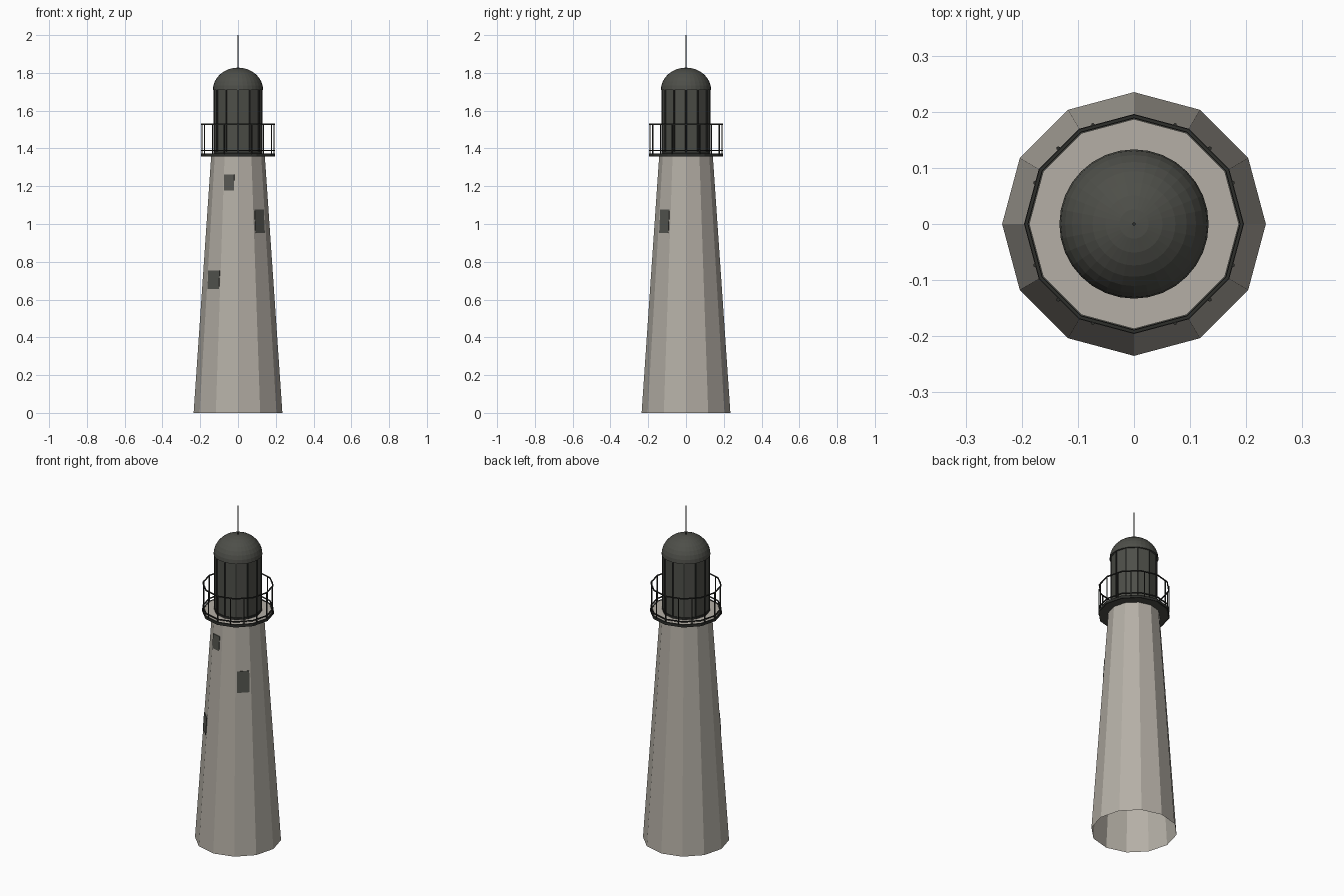
import bpy, bmesh, math
from math import sin, cos, pi, radians
from mathutils import Matrix, Vector

cube = bpy.data.objects.get("Cube")
if cube:
    bpy.data.objects.remove(cube, do_unlink=True)


def material(name, rgb):
    m = bpy.data.materials.new(name)
    m.use_nodes = True
    m.diffuse_color = (*rgb, 1)
    m.node_tree.nodes["Principled BSDF"].inputs["Base Color"].default_value = (*rgb, 1)
    return m


STONE = material("pale stone", (0.46, 0.43, 0.38))
ROOF = material("dark grey green", (0.075, 0.077, 0.066))
IRON = material("black iron", (0.025, 0.026, 0.023))
WINDOW = material("window grey", (0.09, 0.092, 0.08))

SIDES = 12
BASE_R, NECK_R, NECK_Z = 0.235, 0.142, 1.36


def finish(name, bm, mat, smooth=None):
    mesh = bpy.data.meshes.new(name)
    bmesh.ops.recalc_face_normals(bm, faces=bm.faces)
    bm.to_mesh(mesh)
    bm.free()
    mesh.materials.append(mat)
    ob = bpy.data.objects.new(name, mesh)
    bpy.context.scene.collection.objects.link(ob)
    if smooth:
        bpy.ops.object.select_all(action='DESELECT')
        ob.select_set(True)
        bpy.context.view_layer.objects.active = ob
        bpy.ops.object.shade_smooth_by_angle(angle=radians(smooth))
    return ob


def lathe(name, profile, sides, mat, closed=False, smooth=None):
    """Turn (radius, height) points around z into a many-sided shell."""
    bm = bmesh.new()
    rings = [[bm.verts.new((r * cos(2 * pi * i / sides), r * sin(2 * pi * i / sides), z))
              for i in range(sides)] for r, z in profile]
    pairs = list(zip(rings, rings[1:]))
    if closed:
        pairs.append((rings[-1], rings[0]))
    for a, b in pairs:
        for i in range(sides):
            j = (i + 1) % sides
            bm.faces.new((a[i], a[j], b[j], b[i]))
    bmesh.ops.remove_doubles(bm, verts=bm.verts, dist=1e-5)
    return finish(name, bm, mat, smooth)


def rods(name, radius, count, z0, z1, thick, mat):
    """A ring of upright round bars."""
    bm = bmesh.new()
    for i in range(count):
        a = 2 * pi * i / count
        place = Matrix.Translation((radius * cos(a), radius * sin(a), (z0 + z1) / 2))
        bmesh.ops.create_cone(bm, cap_ends=True, segments=6, radius1=thick,
                              radius2=thick, depth=z1 - z0, matrix=place)
    return finish(name, bm, mat)


def rail(name, z, half_w, half_h):
    r = 0.192
    return lathe(name, [(r - half_w, z - half_h), (r + half_w, z - half_h),
                        (r + half_w, z + half_h), (r - half_w, z + half_h)],
                 SIDES, IRON, closed=True)


# Tapered tower, open underneath
lathe("tower", [(BASE_R, 0), (NECK_R, NECK_Z)], SIDES, STONE)

# Gallery: dark slab with a pale floor and iron railing
lathe("gallery_slab", [(0, 1.358), (0.194, 1.358), (0.194, 1.37), (0, 1.37)], SIDES, ROOF)
lathe("gallery_floor", [(0, 1.373), (0.187, 1.373), (0.187, 1.37)], SIDES, STONE)
rail("gallery_edge", 1.366, 0.004, 0.008)
rail("lower_rail", 1.39, 0.003, 0.003)
rail("top_rail", 1.528, 0.003, 0.003)
rods("railing_posts", 0.191, 16, 1.37, 1.528, 0.0035, IRON)

# Lantern room with bars at its corners
lathe("lantern_room", [(0.126, 1.37), (0.126, 1.715)], SIDES, ROOF)
rods("lantern_bars", 0.126, SIDES, 1.37, 1.712, 0.004, IRON)
lathe("lantern_sill", [(0.126, 1.372), (0.131, 1.372), (0.131, 1.384), (0.126, 1.384)],
      SIDES, IRON, closed=True)

# Domed roof and its spike
STEPS = 8
dome = [(0, 1.71)] + [(0.133 * cos(t * pi / 2 / STEPS), 1.71 + 0.118 * sin(t * pi / 2 / STEPS))
                      for t in range(STEPS + 1)]
lathe("dome_roof", dome, 32, ROOF)
rods("roof_spike", 0, 1, 1.82, 2.0, 0.003, IRON)


# Windows: thin plates lying on the sloping walls
def window(name, degrees, shift, z, width, height):
    a = radians(degrees)
    slope = math.atan2((BASE_R - NECK_R) * cos(pi / SIDES), NECK_Z)
    r = (BASE_R + (NECK_R - BASE_R) * z / NECK_Z) * cos(pi / SIDES)
    place = (Matrix.Rotation(a, 4, 'Z') @ Matrix.Translation((r, shift, z))
             @ Matrix.Rotation(-slope, 4, 'Y') @ Matrix.Diagonal((0.006, width, height, 1)))
    bm = bmesh.new()
    bmesh.ops.create_cube(bm, size=1, matrix=place)
    finish(name, bm, WINDOW)


window("upper_window", 255, -0.009, 1.22, 0.055, 0.085)
window("middle_window", 315, 0, 1.015, 0.068, 0.125)
window("lower_window", 225, 0, 0.705, 0.085, 0.1)
